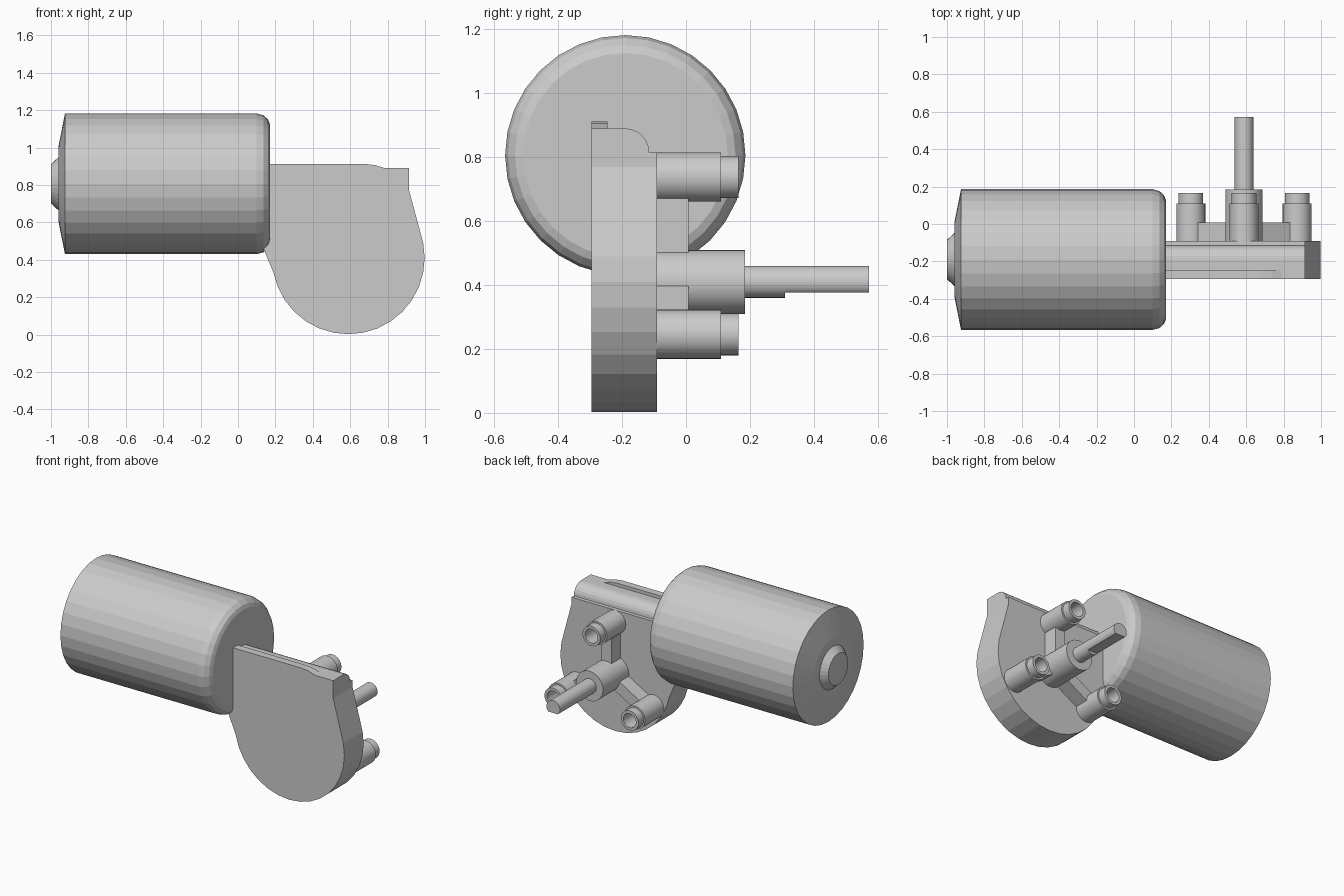
import bpy, bmesh, math
from mathutils import Vector

if "Cube" in bpy.data.objects:
    bpy.data.objects.remove(bpy.data.objects["Cube"])

grey = bpy.data.materials.new("metal_grey")
grey.diffuse_color = (0.6, 0.6, 0.6, 1)
grey.use_nodes = True
grey.node_tree.nodes["Principled BSDF"].inputs["Base Color"].default_value = grey.diffuse_color


def finish(name, bm, smooth=False):
    bmesh.ops.remove_doubles(bm, verts=bm.verts, dist=1e-5)
    bmesh.ops.recalc_face_normals(bm, faces=bm.faces)
    me = bpy.data.meshes.new(name)
    bm.to_mesh(me)
    bm.free()
    me.materials.append(grey)
    ob = bpy.data.objects.new(name, me)
    bpy.context.collection.objects.link(ob)
    if smooth:
        bpy.context.view_layer.objects.active = ob
        ob.select_set(True)
        bpy.ops.object.shade_smooth_by_angle(angle=math.radians(30))
        ob.select_set(False)
    return ob


def prism(name, pts, a, b, axis="Y", smooth=False):
    """Extrude a closed outline along Y (points are x, z) or X (points are y, z)."""
    bm = bmesh.new()
    place = (lambda p, t: (p[0], t, p[1])) if axis == "Y" else (lambda p, t: (t, p[0], p[1]))
    r0 = [bm.verts.new(place(p, a)) for p in pts]
    r1 = [bm.verts.new(place(p, b)) for p in pts]
    bm.faces.new(r0)
    bm.faces.new(r1)
    n = len(pts)
    for i in range(n):
        j = (i + 1) % n
        bm.faces.new((r0[i], r0[j], r1[j], r1[i]))
    return finish(name, bm, smooth)


def lathe(name, profile, center, axis="Y", n=32, smooth=False):
    """Spin (position, radius) pairs about an axis through center; ends are capped."""
    bm = bmesh.new()
    rings = []
    for t, r in profile:
        ring = []
        for i in range(n):
            a = 2 * math.pi * i / n
            u, v = center[0] + r * math.cos(a), center[1] + r * math.sin(a)
            ring.append(bm.verts.new((u, t, v) if axis == "Y" else (t, u, v)))
        rings.append(ring)
    for p, q in zip(rings, rings[1:]):
        for i in range(n):
            j = (i + 1) % n
            bm.faces.new((p[i], p[j], q[j], q[i]))
    bm.faces.new(rings[0])
    bm.faces.new(rings[-1])
    return finish(name, bm, smooth)


def arc(cx, cz, r, a0, a1, steps):
    out = []
    for i in range(steps + 1):
        a = math.radians(a0 + (a1 - a0) * i / steps)
        out.append((cx + r * math.cos(a), cz + r * math.sin(a)))
    return out


# Motor can with a rounded front edge, shallow cone and rear bearing hub
lathe("motor_can", [(-1.0, 0.105), (-0.96, 0.142), (-0.96, 0.2), (-0.925, 0.376),
                    (0.10, 0.376), (0.135, 0.367), (0.16, 0.345), (0.17, 0.32)],
      (-0.19, 0.806), axis="X")

# Gearbox body: round bottom with straight flanks
CX, CZ = 0.59, 0.41
prism("gearbox_body", [(0.915, 0.77), (0.1, 0.77), (0.1, 0.52), (0.14, 0.45)]
      + arc(CX, CZ, 0.408, 191.25, 371.25, 16), -0.295, -0.09)

# Worm housing along the top, rounded towards the back
prism("worm_housing", [(-0.115, 0.77), (-0.245, 0.77), (-0.245, 0.89)]
      + arc(-0.19, 0.815, 0.075, 90, 0, 6), 0.1, 0.915, axis="X")

# Front flange and low rear lip on both sides of the housing
prism("front_flange", [(0.1, 0.77), (0.1, 0.912), (0.68, 0.912), (0.735, 0.905),
                       (0.785, 0.89), (0.915, 0.89), (0.915, 0.77)], -0.295, -0.245)
prism("rear_lip", [(0.1, 0.77), (0.1, 0.815), (0.915, 0.815), (0.915, 0.77)], -0.116, -0.09)

# Output shaft, its boss and the flat-sided tip
SX = 0.588
lathe("shaft_boss", [(-0.1, 0.1), (0.185, 0.1)], (SX, CZ), smooth=True)
lathe("output_shaft", [(0.17, 0.05), (0.31, 0.05)], (SX, CZ), smooth=True)
prism("shaft_tip", [(x, max(z, 0.377)) for x, z in arc(SX, CZ, 0.05, 0, 348.75, 31)
                    if z > 0.372], 0.31, 0.572, smooth=True)

# Three hollow mounting posts joined to the shaft boss by ribs
for k, deg in enumerate((90, 210, 330)):
    d = Vector((math.cos(math.radians(deg)), math.sin(math.radians(deg))))
    side = Vector((-d.y, d.x)) * 0.038
    c = Vector((SX, CZ))
    p = c + d * 0.328
    lathe(f"mounting_post_{k + 1}", [(-0.1, 0.077), (0.11, 0.077), (0.11, 0.066), (0.165, 0.066),
                                     (0.165, 0.047), (0.03, 0.047)], p, smooth=True)
    a, b = c + d * 0.06, c + d * 0.29
    prism(f"rib_{k + 1}", [a + side, b + side, b - side, a - side], -0.1, 0.008)
